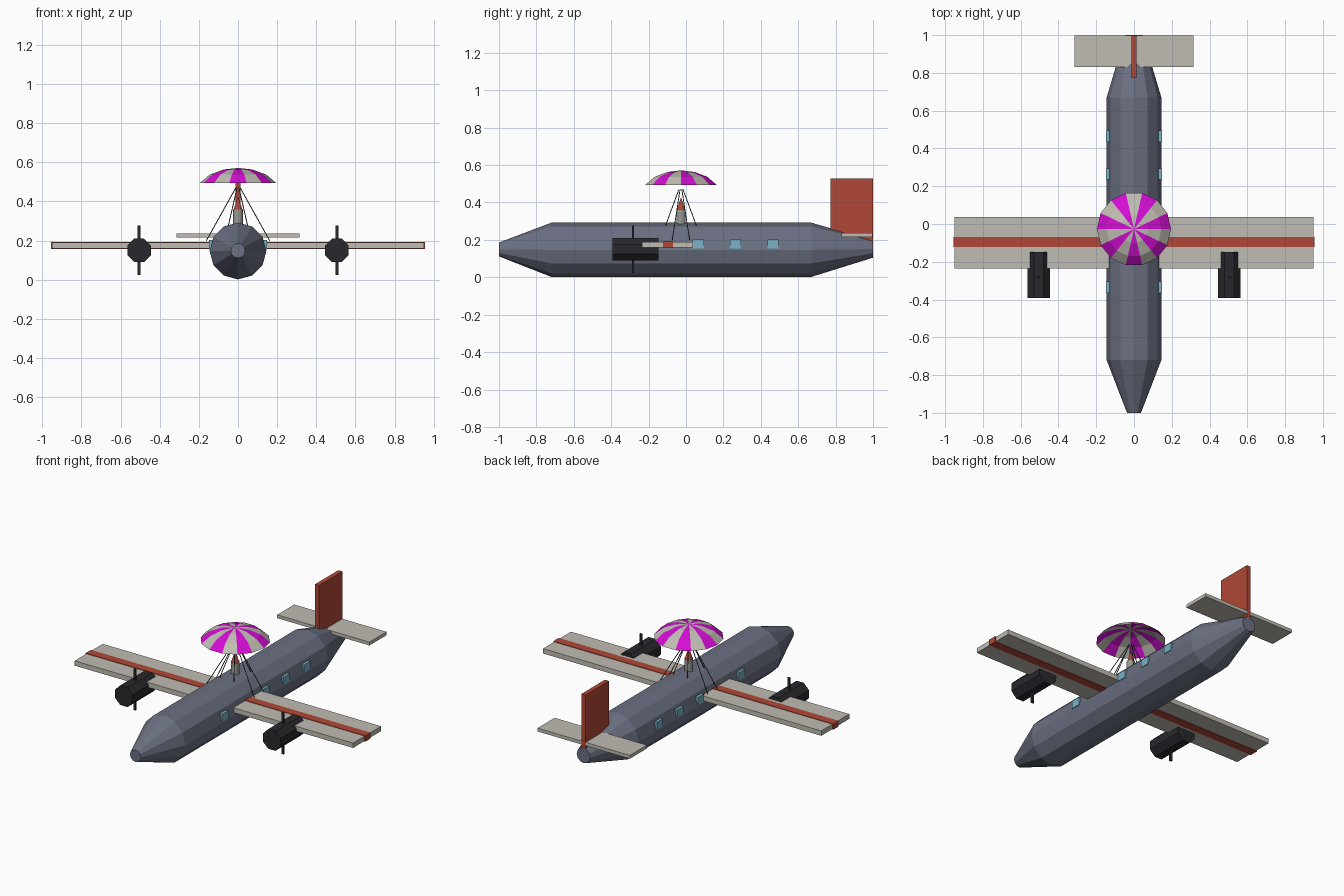
import bpy, bmesh, math
from mathutils import Vector

cube = bpy.data.objects.get("Cube")
if cube:
    bpy.data.objects.remove(cube, do_unlink=True)


def material(name, srgb):
    col = [c / 12.92 if c <= 0.04 else ((c + 0.055) / 1.055) ** 2.4 for c in srgb] + [1]
    m = bpy.data.materials.new(name)
    m.use_nodes = True
    m.diffuse_color = col
    m.node_tree.nodes["Principled BSDF"].inputs["Base Color"].default_value = col
    return m


SLATE = material("slate blue", (0.42, 0.44, 0.51))
CREAM = material("warm grey", (0.75, 0.74, 0.70))
RED = material("brick red", (0.69, 0.28, 0.21))
BLACK = material("charcoal", (0.16, 0.16, 0.18))
GLASS = material("window blue", (0.48, 0.70, 0.78))
MAGENTA = material("magenta", (0.83, 0.05, 0.83))
STEEL = material("steel grey", (0.60, 0.60, 0.58))
CORD = material("cord grey", (0.30, 0.30, 0.30))


def finish(name, bm, *mats):
    bmesh.ops.recalc_face_normals(bm, faces=bm.faces)
    me = bpy.data.meshes.new(name)
    bm.to_mesh(me)
    bm.free()
    for m in mats:
        me.materials.append(m)
    ob = bpy.data.objects.new(name, me)
    bpy.context.scene.collection.objects.link(ob)
    return ob


def box(name, lo, hi, mat):
    bm = bmesh.new()
    bmesh.ops.create_cube(bm, size=1)
    for v in bm.verts:
        v.co = [(a + b) / 2 + c * (b - a) for a, b, c in zip(lo, hi, v.co)]
    return finish(name, bm, mat)


def tube(name, stations, sides, mat, centre=(0, 0, 0), along_y=True, turn=0.0):
    """Loft a regular polygon through (position, radius, lift) stations."""
    bm = bmesh.new()
    rings = []
    for pos, r, lift in stations:
        ring = []
        for i in range(sides):
            a = math.tau * (i + turn) / sides
            p = (r * math.sin(a), pos, r * math.cos(a) + lift) if along_y else \
                (r * math.sin(a), r * math.cos(a), pos)
            ring.append(bm.verts.new(Vector(p) + Vector(centre)))
        rings.append(ring)
    for a, b in zip(rings, rings[1:]):
        for i in range(sides):
            j = (i + 1) % sides
            bm.faces.new((a[i], a[j], b[j], b[i]))
    bm.faces.new(rings[0])
    bm.faces.new(rings[-1])
    return finish(name, bm, mat)


# Fuselage with tapered nose and tail
tube("fuselage", [(-1, 0.037, 0.002), (-0.72, 0.145, 0), (0.67, 0.145, 0), (1, 0.046, 0.004)],
     12, SLATE, (0, 0, 0.147))

# Wings, stripe and tail surfaces
box("wing", (-0.95, -0.235, 0.16), (0.95, 0.038, 0.19), CREAM)
box("wing_stripe", (-0.955, -0.122, 0.157), (0.955, -0.07, 0.193), RED)
box("tailplane", (-0.315, 0.832, 0.215), (0.315, 0.998, 0.236), CREAM)
box("tail_fin", (-0.014, 0.772, 0.18), (0.014, 0.999, 0.528), RED)

# Engines, propellers and windows on both sides
for side, label in ((1, "left"), (-1, "right")):
    x = 0.505 * side
    tube(label + "_engine", [(-0.392, 0.065, 0), (-0.147, 0.065, 0)], 8, BLACK, (x, 0, 0.15), turn=0.5)
    box(label + "_propeller", (x - 0.008, -0.288, 0.024), (x + 0.008, -0.278, 0.278), BLACK)
    for n, y in enumerate((-0.335, 0.065, 0.265, 0.465)):
        xs = sorted((0.11 * side, 0.147 * side))
        box(f"{label}_window_{n + 1}", (xs[0], y - 0.03, 0.155), (xs[1], y + 0.03, 0.202), GLASS)

# Capsule on the roof
PY = -0.027
tube("capsule_body", [(0.27, 0.025, 0), (0.36, 0.025, 0)], 12, STEEL, (0, PY, 0), along_y=False)
tube("capsule_nose", [(0.355, 0.024, 0), (0.425, 0.001, 0)], 12, RED, (0, PY, 0), along_y=False)

# Parachute canopy with alternating gores
GORES = 14
bm = bmesh.new()
rings = [[bm.verts.new((r * math.sin(math.tau * (i + 0.5) / GORES),
                        PY - r * math.cos(math.tau * (i + 0.5) / GORES), z)) for i in range(GORES)]
         for r, z in ((0.196, 0.494), (0.145, 0.537), (0.075, 0.563))]
apex = bm.verts.new((0, PY, 0.572))
for i in range(GORES):
    j = (i + 1) % GORES
    faces = [bm.faces.new((a[i], a[j], b[j], b[i])) for a, b in zip(rings, rings[1:])]
    faces.append(bm.faces.new((rings[-1][i], rings[-1][j], apex)))
    for f in faces:
        f.material_index = i % 2
finish("parachute_canopy", bm, CREAM, MAGENTA)

# Cords fanning out from under the canopy
for n in range(8):
    a = math.tau * (n + 0.5) / 8
    top = Vector((0.012 * math.cos(a), PY + 0.012 * math.sin(a), 0.47))
    end = Vector((0.175 * math.cos(a), PY + 0.12 * math.sin(a), 0.2))
    bm = bmesh.new()
    bmesh.ops.create_cone(bm, cap_ends=True, segments=5, radius1=0.0025, radius2=0.0025,
                          depth=(top - end).length)
    rod = finish(f"cord_{n + 1}", bm, CORD)
    rod.location = (top + end) / 2
    rod.rotation_euler = (top - end).to_track_quat("Z", "Y").to_euler()
